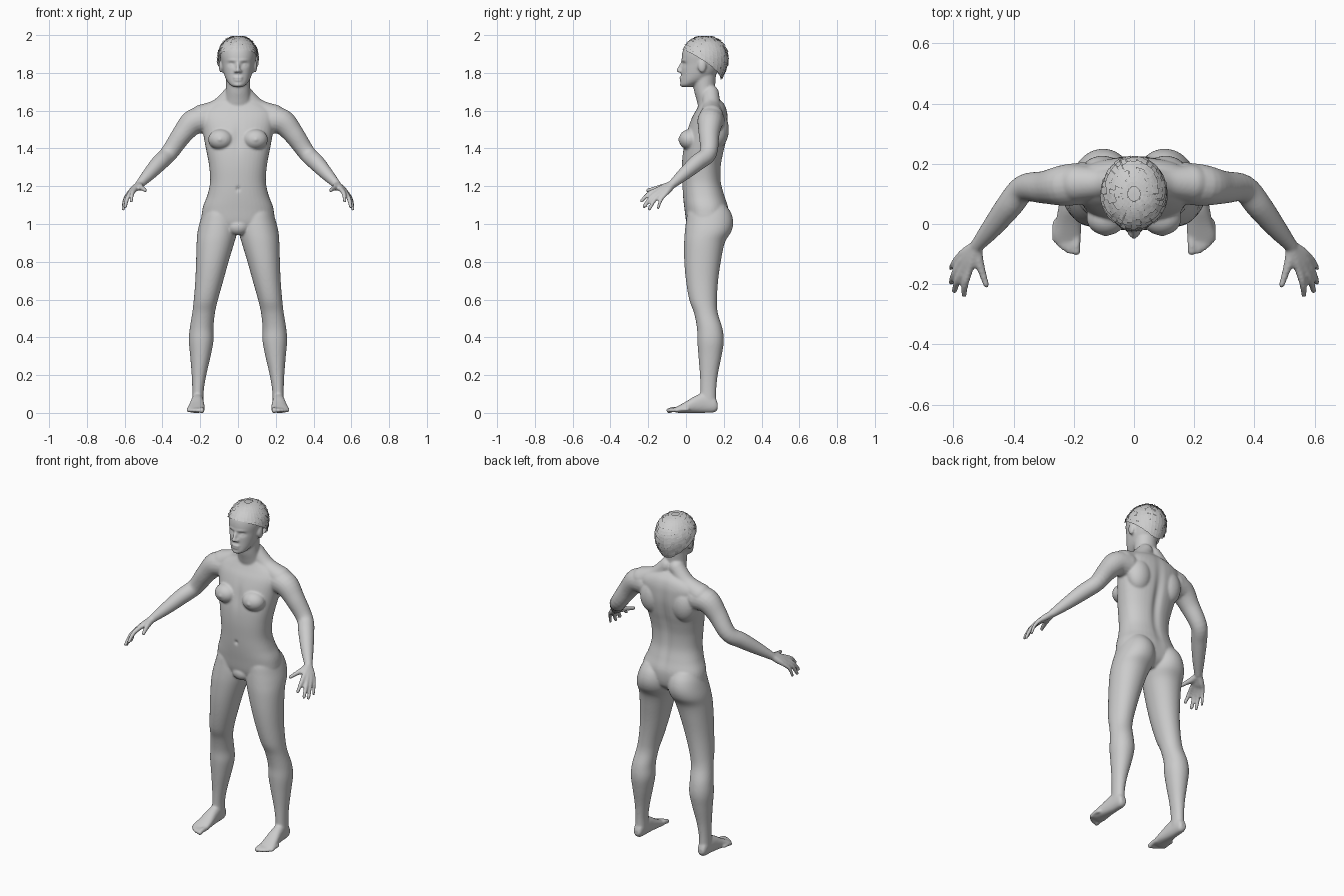
import bpy, bmesh, math, random
from mathutils import Vector, Matrix

random.seed(4)
SIDES = (1, -1)


def material(name, rgb):
    m = bpy.data.materials.new(name)
    m.diffuse_color = (*rgb, 1)
    return m


skin = material("body grey", (0.6, 0.6, 0.6))


def spline(rows, steps=5):
    """Catmull-Rom resampling of rows of numbers."""
    out = []
    for i in range(len(rows) - 1):
        a, b, c, d = (rows[min(max(i + k, 0), len(rows) - 1)] for k in (-1, 0, 1, 2))
        for s in range(steps):
            t = s / steps
            out.append([q + 0.5 * t * (r - p + t * (2 * p - 5 * q + 4 * r - w + t * (3 * (q - r) + w - p)))
                        for p, q, r, w in zip(a, b, c, d)])
    return out + [list(rows[-1])]


def skin_rings(bm, rings):
    vs = [[bm.verts.new(p) for p in ring] for ring in rings]
    n = len(vs[0])
    for a, b in zip(vs, vs[1:]):
        for i in range(n):
            bm.faces.new((a[i], a[(i + 1) % n], b[(i + 1) % n], b[i]))
    bm.faces.new(vs[0][::-1])
    bm.faces.new(vs[-1])


def loft(bm, rows, side=1, along="z", power=2.3, n=40):
    """Rows are (position, x0, x1, low, high) on the other axis."""
    rings = []
    for h, x0, x1, lo, hi in spline(rows):
        ring = []
        for i in range(n):
            c, s = math.cos(math.tau * i / n), math.sin(math.tau * i / n)
            x = (x0 + x1) / 2 + (x1 - x0) / 2 * math.copysign(abs(c) ** (2 / power), c)
            o = (lo + hi) / 2 + (hi - lo) / 2 * math.copysign(abs(s) ** (2 / power), s)
            ring.append((side * x, o, h) if along == "z" else (side * x, h, o))
        rings.append(ring)
    skin_rings(bm, rings)


def ball(bm, centre, radii):
    bmesh.ops.create_uvsphere(bm, u_segments=24, v_segments=16, radius=1,
                              matrix=Matrix.Translation(centre) @ Matrix.Diagonal((*radii, 1)))


def tube(bm, rows, side=1, n=20):
    """Rows are (x, y, z, radius), with rounded ends."""
    pts = [(Vector((side * x, y, z)), r) for x, y, z, r in spline(rows)]
    rings = []
    for i, (p, r) in enumerate(pts):
        d = pts[min(i + 1, len(pts) - 1)][0] - pts[max(i - 1, 0)][0]
        q = d.to_track_quat("Z", "Y")
        rings.append([p + q @ Vector((r * math.cos(math.tau * k / n), r * math.sin(math.tau * k / n), 0))
                      for k in range(n)])
    skin_rings(bm, rings)
    for p, r in (pts[0], pts[-1]):
        ball(bm, p, (r, r, r))


bm = bmesh.new()

# Torso: height, sides, front, back
torso = [(0.955, .10, .03, .17), (1.0, .185, .004, .215), (1.08, .188, -.008, .225), (1.15, .163, -.016, .205),
         (1.22, .148, -.02, .187), (1.3, .152, -.022, .186), (1.37, .164, -.018, .198), (1.43, .176, -.008, .212),
         (1.5, .188, .008, .222), (1.56, .2, .03, .222), (1.6, .19, .052, .217), (1.635, .14, .07, .203),
         (1.665, .07, .08, .175)]
loft(bm, [(z, -w, w, f, b) for z, w, f, b in torso])
ball(bm, (0, .04, .985), (.06, .045, .045))

# Neck and head
loft(bm, [(1.6, -.085, .085, .07, .2), (1.66, -.07, .07, .055, .175), (1.71, -.063, .063, .042, .155),
          (1.8, -.065, .065, .03, .16)], power=2)
head = [(1.724, .02, -.015, .02), (1.735, .04, -.028, .05), (1.76, .06, -.027, .11), (1.79, .073, -.025, .155),
        (1.82, .081, -.024, .18), (1.85, .087, -.022, .197), (1.89, .094, -.022, .208), (1.93, .092, -.012, .205),
        (1.96, .078, .014, .185), (1.98, .05, .045, .15), (1.988, .02, .07, .11)]
loft(bm, [(z, -w, w, f, b) for z, w, f, b in head], power=2.15)
tube(bm, [(0, -.021, 1.852, .008), (0, -.033, 1.83, .009), (0, -.039, 1.813, .012)])
ball(bm, (0, -.026, 1.774), (.026, .01, .007))
ball(bm, (0, -.025, 1.762), (.022, .01, .008))

for s in SIDES:
    # Nostril and ear
    ball(bm, (s * .013, -.028, 1.808), (.01, .012, .008))
    ball(bm, (s * .09, .085, 1.835), (.012, .022, .034))
    # Chest, shoulder blade and trapezius
    ball(bm, (s * .092, .02, 1.447), (.066, .058, .055))
    ball(bm, (s * .105, .165, 1.5), (.075, .062, .1))
    tube(bm, [(.03, .13, 1.69, .045), (.1, .135, 1.615, .05), (.19, .135, 1.57, .063)], s)
    # Arm
    tube(bm, [(.17, .135, 1.55, .07), (.235, .128, 1.54, .068), (.295, .122, 1.475, .055), (.365, .118, 1.375, .046),
              (.415, .06, 1.325, .044), (.47, -.01, 1.265, .035), (.52, -.07, 1.212, .023)], s)
    # Hand: knuckle, tip and thickness of each finger
    for knuckle, tip, r in (((.546, -.148, 1.183), (.565, -.236, 1.122), .0115),
                            ((.563, -.142, 1.172), (.597, -.222, 1.092), .0115),
                            ((.576, -.128, 1.163), (.608, -.195, 1.078), .011),
                            ((.582, -.108, 1.158), (.609, -.148, 1.084), .0095)):
        k, t = Vector(knuckle), Vector(tip)
        w = Vector((.52, -.07, 1.212)).lerp(k, .15)
        bend = k.lerp(t, .5) + Vector((.005, -.004, .008))
        tube(bm, [(*w, .019), (*w.lerp(k, .6), .017), (*k, r * 1.2), (*bend, r * 1.05), (*t, r * .85)], s)
    tube(bm, [(.522, -.085, 1.205, .018), (.516, -.125, 1.195, .017), (.503, -.165, 1.187, .0125),
              (.491, -.202, 1.178, .0105)], s)
    # Leg: height, inner, outer, front, back
    loft(bm, [(1.1, .03, .165, .03, .21), (1.06, .01, .186, .008, .238), (1.01, .002, .202, .0, .25),
              (.96, .003, .214, -.006, .24), (.9, .02, .219, -.01, .205), (.8, .05, .222, -.009, .184),
              (.7, .078, .226, .0, .17), (.6, .106, .234, .017, .164), (.53, .122, .242, .042, .168),
              (.45, .13, .255, .058, .192), (.38, .13, .26, .06, .2), (.3, .145, .253, .066, .188),
              (.2, .168, .245, .074, .168), (.12, .181, .242, .076, .16), (.05, .182, .243, .075, .16)], s, power=2.1)
    # Foot and toes
    loft(bm, [(.168, .197, .232, .02, .05), (.15, .187, .24, .003, .085), (.1, .183, .245, .0, .105),
              (.05, .18, .252, .0, .09), (0, .176, .262, .0, .06), (-.04, .176, .27, .0, .038),
              (-.06, .182, .262, .004, .028)], s, along="y")
    for x, y, r in ((.192, -.09, .0145), (.215, -.09, .0105), (.232, -.08, .0105), (.248, -.067, .01),
                    (.263, -.052, .0095)):
        tube(bm, [(x - .002, y + .06, .018, r), (x, y + .025, .018, r), (x, y, .0125, r)], s, 14)

bmesh.ops.recalc_face_normals(bm, faces=bm.faces)
mesh = bpy.data.meshes.new("body")
bm.to_mesh(mesh)
bm.free()
body = bpy.data.objects.new("body", mesh)
bpy.context.collection.objects.link(body)
bpy.context.view_layer.objects.active = body
body.select_set(True)

# Fuse the parts into one soft skin
remesh = body.modifiers.new("fuse", "REMESH")
remesh.mode = "VOXEL"
remesh.voxel_size = 0.006
soften = body.modifiers.new("soften", "SMOOTH")
soften.factor, soften.iterations = 0.5, 6
for name in ("fuse", "soften"):
    bpy.ops.object.modifier_apply(modifier=name)

# Sculpted dents and bumps: centre, reach on each axis, push along y
dents = [((.036, -.02, 1.846), (.018, .03, .011), .013), ((.036, -.01, 1.844), (.011, .03, .007), -.008),
         ((.03, -.02, 1.866), (.03, .03, .007), -.004), ((.0, -.025, 1.768), (.022, .02, .003), .004),
         ((0, -.025, 1.733), (.018, .03, .011), -.005), ((.095, -.04, 1.447), (.009, .03, .009), -.004),
         ((0, -.02, 1.185), (.01, .03, .012), .008), ((0, .21, 1.35), (.025, .05, .2), -.014),
         ((0, .0, 1.45), (.02, .03, .08), .006)]
for v in body.data.vertices:
    x, y, z = abs(v.co.x), v.co.y, v.co.z
    for c, r, push in dents:
        e = ((x - c[0]) / r[0]) ** 2 + ((y - c[1]) / r[1]) ** 2 + ((z - c[2]) / r[2]) ** 2
        if e < 9:
            v.co.y += push * math.exp(-e)
    v.co.z = max(v.co.z, 0)
body.data.materials.clear()
body.data.materials.append(skin)
body.data.shade_smooth()

# Hair: overlapping cards wrapped around the skull
bm = bmesh.new()


def hair_point(a, t, lift):
    back = (1 - math.cos(a)) / 2                    # 0 at the brow, 1 at the nape
    hem = 1.925 - .16 * back ** 1.3
    z = 1.993 - (1.993 - hem) * (1 - math.cos(t * math.pi / 2)) ** .9
    if z > 1.88:
        k = math.sqrt(max(0, 1 - ((z - 1.88) / .115) ** 2))
    else:
        k = 1 - 25 * (1.88 - z) ** 2
    return Vector((math.sin(a) * (.102 * k + lift), .1 - math.cos(a) * (.119 * k + lift), z + lift * .5 * (1 - t)))


COLUMNS, ROWS = 34, 8
for layer in range(2):
    for i in range(COLUMNS):
        for j in range(ROWS):
            a0 = math.tau * (i + .5 * layer + random.uniform(-.1, .1)) / COLUMNS
            a1 = a0 + math.tau / COLUMNS * random.uniform(.85, 1.1)
            t0 = (j + .06) / ROWS
            t1 = min(1, t0 + random.uniform(.95, 1.3) / ROWS)
            low = .001 + .004 * layer
            high = low + random.uniform(.002, .007)
            grid = [[bm.verts.new(hair_point(a, t0 + (t1 - t0) * m / 2, low + (high - low) * m / 2))
                     for a in (a0, a1)] for m in range(3)]
            for p, q in zip(grid, grid[1:]):
                bm.faces.new((p[0], q[0], q[1], p[1]))
mesh = bpy.data.meshes.new("hair")
bm.to_mesh(mesh)
bm.free()
mesh.materials.append(skin)
hair = bpy.data.objects.new("hair", mesh)
bpy.context.collection.objects.link(hair)
